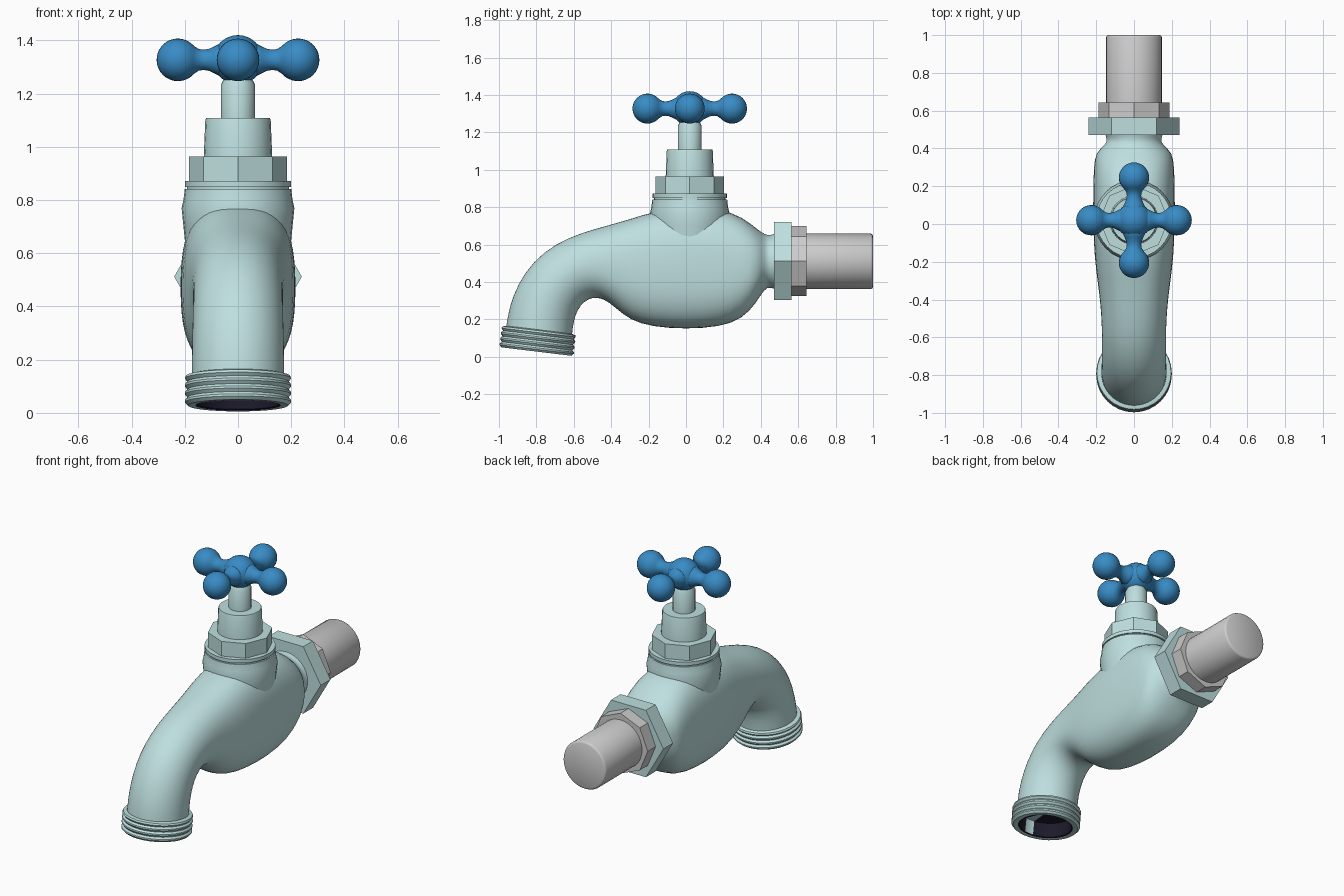
import bpy, bmesh
from math import sin, cos, pi, radians, copysign
from mathutils import Euler, Vector

if "Cube" in bpy.data.objects:
    bpy.data.objects.remove(bpy.data.objects["Cube"])


def material(name, r, g, b):
    m = bpy.data.materials.new(name)
    m.use_nodes = True
    m.diffuse_color = (r, g, b, 1)
    m.node_tree.nodes["Principled BSDF"].inputs["Base Color"].default_value = (r, g, b, 1)
    return m


PALE = material("pale_teal", 0.52, 0.74, 0.74)
GREY = material("light_grey", 0.62, 0.61, 0.61)
BLUE = material("handle_blue", 0.04, 0.26, 0.56)
DARK = material("dark_opening", 0.012, 0.01, 0.025)


def skin(name, rings, mats, closed_ends, angle=35):
    """Bridge equal rings of points into one surface."""
    bm = bmesh.new()
    loops = [[bm.verts.new(p) for p in ring] for ring in rings]
    n = len(loops[0])
    for a, b in zip(loops, loops[1:]):
        for i in range(n):
            j = (i + 1) % n
            bm.faces.new((a[i], a[j], b[j], b[i]))
    if closed_ends:
        bm.faces.new(loops[0])
        bm.faces.new(loops[-1])
    bmesh.ops.recalc_face_normals(bm, faces=bm.faces)
    me = bpy.data.meshes.new(name)
    bm.to_mesh(me)
    bm.free()
    for m in mats:
        me.materials.append(m)
    me.shade_smooth()
    me.set_sharp_from_angle(angle=radians(angle))
    ob = bpy.data.objects.new(name, me)
    bpy.context.scene.collection.objects.link(ob)
    return ob


def lathe(name, profile, origin, mats, sides=32, rot=(0, 0, 0), angle=35):
    """Turn (radius, distance) pairs about a rotated z axis."""
    turn = Euler(rot).to_matrix()
    rings = [[Vector(origin) + turn @ Vector((r * cos(2 * pi * i / sides),
                                              r * sin(2 * pi * i / sides), t))
              for i in range(sides)] for r, t in profile]
    return skin(name, rings, mats, True, angle)


# Body and curved spout: upper y, z, lower y, z, half width, squareness
stations = [
    (-.97, .10, -.615, .06, .175, 2),
    (-.962, .17, -.608, .12, .175, 2),
    (-.945, .27, -.60, .19, .174, 2),
    (-.90, .39, -.58, .25, .172, 2),
    (-.82, .51, -.545, .295, .17, 2),
    (-.70, .605, -.50, .318, .17, 2),
    (-.56, .665, -.44, .312, .173, 2.1),
    (-.41, .705, -.375, .26, .182, 2.3),
    (-.29, .74, -.30, .195, .195, 2.5),
    (-.17, .78, -.18, .158, .21, 2.6),
    (0, .80, 0, .146, .218, 2.7),
    (.19, .79, .18, .158, .217, 2.7),
    (.30, .75, .30, .20, .214, 2.6),
    (.385, .68, .375, .285, .205, 2.4),
    (.42, .655, .42, .365, .15, 2),
    (.45, .65, .45, .37, .143, 2),
    (.48, .66, .48, .36, .155, 2),
]
rings = []
for uy, uz, ly, lz, w, e in stations:
    mid, half = Vector((0, uy + ly, uz + lz)) / 2, Vector((0, uy - ly, uz - lz)) / 2
    ring = []
    for i in range(28):
        c, s = cos(2 * pi * i / 28), sin(2 * pi * i / 28)
        ring.append(mid + half * copysign(abs(s) ** (2 / e), s)
                    + Vector((w * copysign(abs(c) ** (2 / e), c), 0, 0)))
    rings.append(ring)
body = skin("body_and_spout", rings, [PALE], False, 180)
body.modifiers.new("smooth", "SUBSURF").levels = 1
body.modifiers["smooth"].render_levels = 1

# Threaded spout end with a dark hollow
thread = [(0, .09), (.15, .09), (.152, .004), (.16, 0), (.188, 0), (.2, .012)]
for k in range(3):
    thread += [(.2, .02 + k * .03), (.19, .03 + k * .03), (.2, .042 + k * .03)]
thread += [(.196, .112), (.172, .118), (.165, .118)]
spout_end = lathe("spout_thread", thread, (0, -.8, .028), [PALE, DARK], 32, (-.12, 0, 0))
for f in spout_end.data.polygons:
    if all((Vector((0, -.8, .028)) - spout_end.data.vertices[v].co).xy.length < .168
           and spout_end.data.vertices[v].co.z < .135 for v in f.vertices):
        f.material_index = 1

# Neck, collar, nut, bonnet and stem stacked under the handle
CY = .02
lathe("neck", [(.19, .55), (.205, .7), (.212, .77), (.205, .8), (.2, .842)], (0, CY, 0), [PALE])
lathe("neck_gap", [(.192, .835), (.192, .855)], (0, CY, 0), [PALE])
lathe("collar_ring", [(.2, .85), (.2, .872)], (0, CY, 0), [PALE])
lathe("bonnet_nut", [(.184, .865), (.184, .963)], (0, CY, 0), [PALE], 8)
lathe("bonnet", [(.129, .955), (.123, 1.1), (.12, 1.108)], (0, CY, 0), [PALE], 24)
lathe("stem", [(.064, 1.1), (.064, 1.235), (.05, 1.26)], (0, CY, 0), [PALE], 20)

# Cross handle: round hub with four necked arms ending in balls
HUB = (0, CY, 1.327)
lathe("handle_hub", [(.093 * sin(pi * k / 16) + 1e-4, -.093 * cos(pi * k / 16))
                     for k in range(17)], HUB, [BLUE], 32, angle=60)
arm = [(.06, 0), (.06, .07), (.05, .09), (.041, .11), (.038, .13), (.041, .148), (.05, .162)]
arm += [(.08 * sin(a) + 1e-4, .226 - .08 * cos(a)) for a in
        [radians(42 + 138 * k / 12) for k in range(13)]]
for k, side in enumerate(("left", "back", "right", "front")):
    lathe("handle_arm_" + side, arm, HUB, [BLUE], 28, (0, pi / 2, k * pi / 2), 60)

# Rear flange, union nut and inlet pipe along the y axis
BACK = (-pi / 2, 0, 0)
lathe("rear_flange", [(.24, .47), (.24, .565)], (0, 0, .512), [PALE], 6, BACK)
lathe("union_nut", [(.187, .56), (.187, .643)], (0, 0, .512), [GREY], 8, BACK)
lathe("inlet_pipe", [(.148, .63), (.148, .988), (.144, .996), (.136, 1.0)],
      (0, 0, .51), [GREY], 32, BACK, 50)
